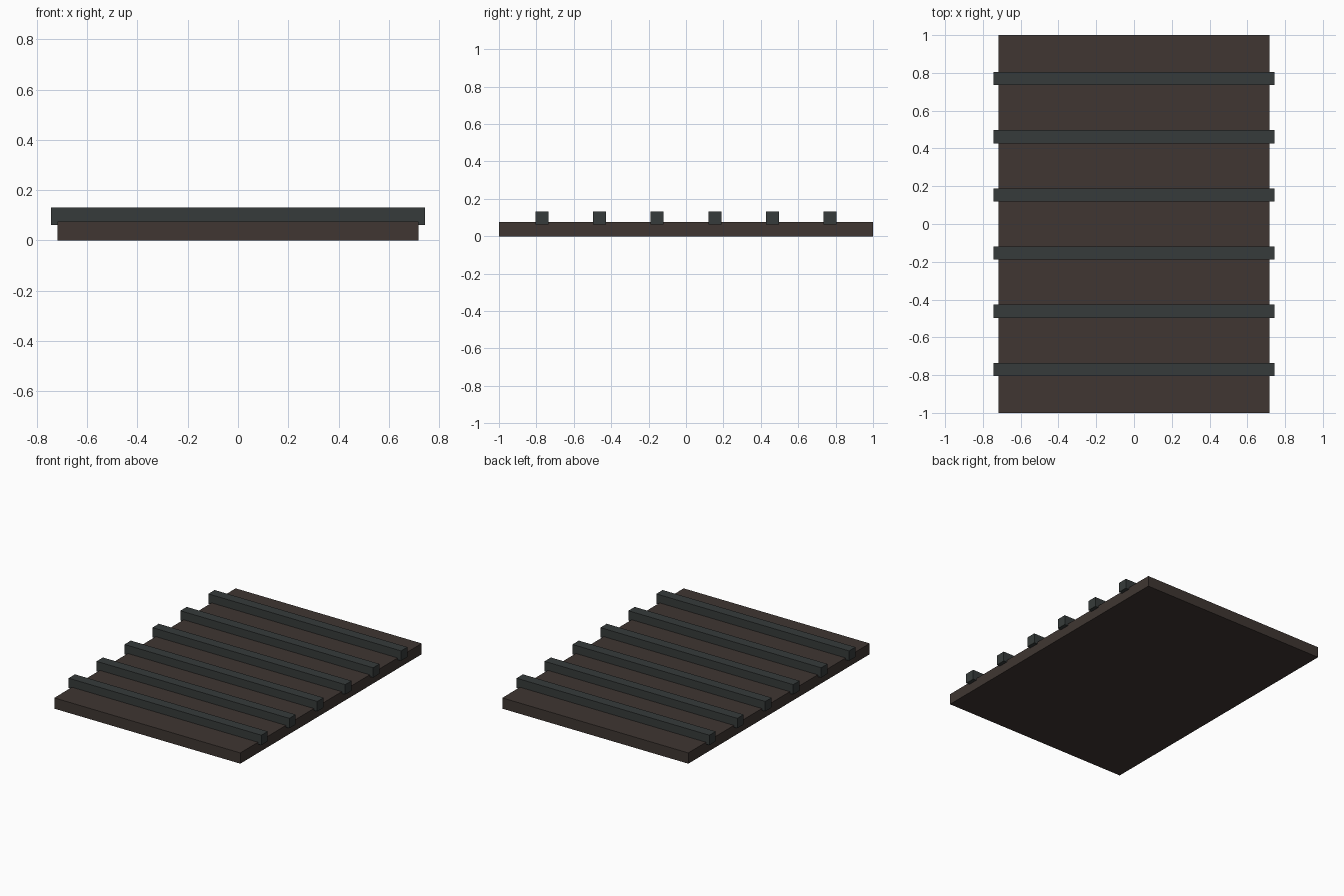
import bpy

if "Cube" in bpy.data.objects:
    bpy.data.objects.remove(bpy.data.objects["Cube"])


def material(name, rgb):
    m = bpy.data.materials.new(name)
    m.diffuse_color = (*rgb, 1)
    m.use_nodes = True
    m.node_tree.nodes["Principled BSDF"].inputs["Base Color"].default_value = m.diffuse_color
    return m


def box(name, center, size, mat):
    bpy.ops.mesh.primitive_cube_add(size=1, location=center)
    ob = bpy.context.object
    ob.name = name
    ob.scale = size
    bpy.ops.object.transform_apply(location=False, rotation=False, scale=True)
    ob.data.materials.append(mat)
    return ob


wood = material("dark_wood", (0.050, 0.037, 0.032))
iron = material("dark_iron", (0.037, 0.044, 0.043))

# Flat base board
BOARD_TOP = 0.075
box("board", (0, 0, BOARD_TOP / 2), (1.436, 2.0, BOARD_TOP), wood)

# Six cross bars, partly sunk into the board and overhanging its sides
BAR_BOTTOM, BAR_TOP = 0.062, 0.131
SPACING = 0.308
for i in range(6):
    y = (i - 2.5) * SPACING
    box(f"cross_bar_{i + 1}", (0, y, (BAR_BOTTOM + BAR_TOP) / 2),
        (1.488, 0.07, BAR_TOP - BAR_BOTTOM), iron)
